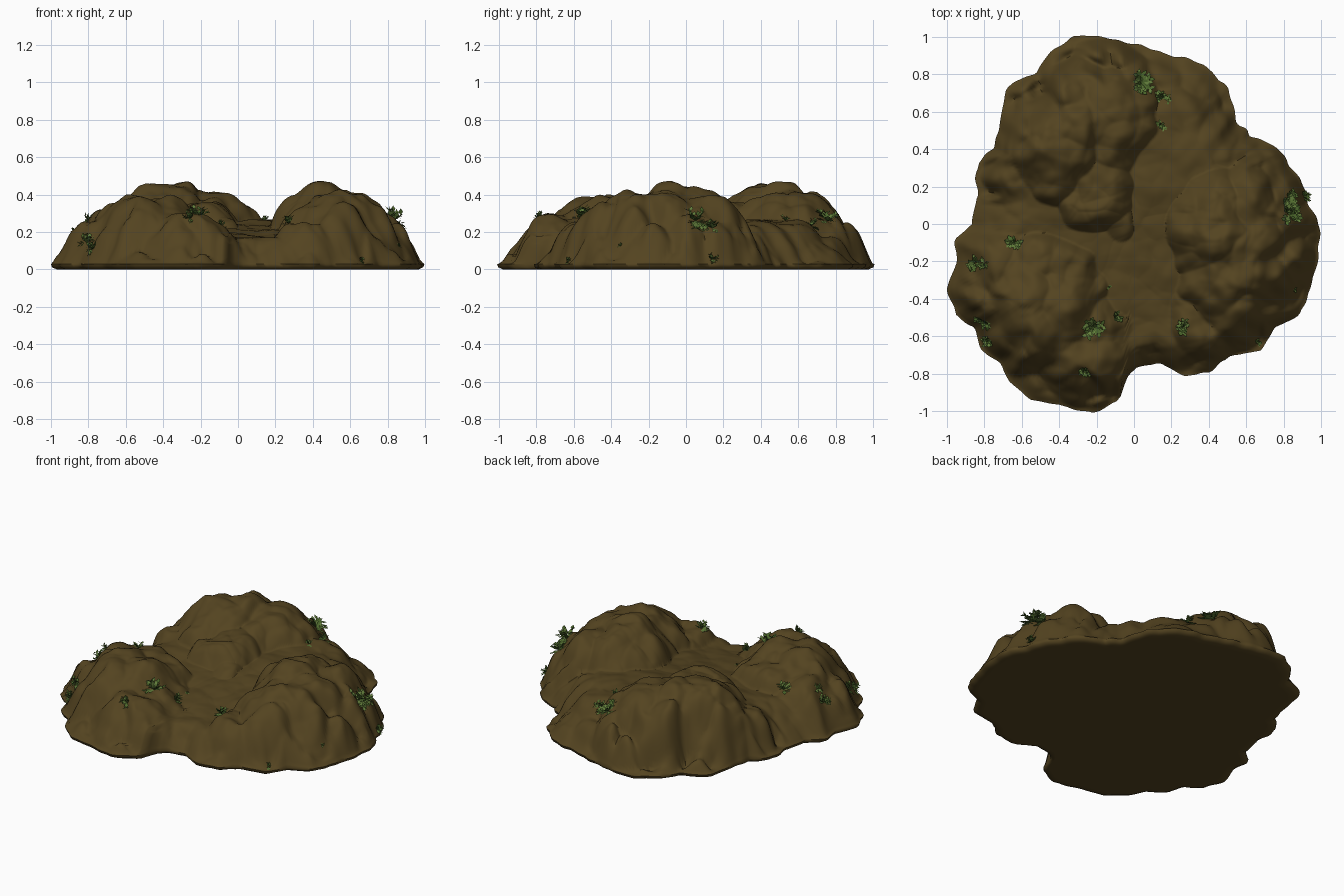
import bpy
import bmesh
import random
from math import atan2, cos, sin, pi, tau, hypot
from mathutils import Vector, noise

random.seed(4)
default_cube = bpy.data.objects.get("Cube")
if default_cube:
    bpy.data.objects.remove(default_cube, do_unlink=True)

SEGMENTS, RINGS = 320, 110


def make_material(name, colour):
    material = bpy.data.materials.new(name)
    material.use_nodes = True
    material.diffuse_color = (*colour, 1)
    shader = material.node_tree.nodes["Principled BSDF"]
    shader.inputs["Base Color"].default_value = (*colour, 1)
    shader.inputs["Roughness"].default_value = 0.9
    return material


earth = make_material("earth brown", (0.088, 0.057, 0.0145))
leaf_dark = make_material("dark leaf green", (0.068, 0.13, 0.023))
leaf_light = make_material("light leaf green", (0.125, 0.21, 0.045))

# Scalloped ground outline, counterclockwise from the left side
OUTLINE = [
    (.99, -.03), (.93, .1), (.87, .25), (.76, .4), (.62, .47), (.54, .55),
    (.5, .72), (.38, .84), (.2, .9), (.05, .94), (-.1, .98), (-.33, .99),
    (-.45, .9), (-.52, .8), (-.68, .72), (-.71, .55), (-.74, .4), (-.83, .32),
    (-.83, .15), (-.86, 0), (-.95, -.08), (-.94, -.2), (-.99, -.35),
    (-.95, -.48), (-.85, -.55), (-.82, -.66), (-.7, -.74), (-.66, -.85),
    (-.55, -.93), (-.4, -.96), (-.22, -1), (-.08, -.94), (-.04, -.82),
    (.02, -.75), (.15, -.74), (.27, -.81), (.4, -.78), (.5, -.7),
    (.67, -.67), (.75, -.55), (.88, -.48), (.95, -.3), (.98, -.15)]
POLAR = sorted((atan2(y, x) % tau, hypot(x, y)) for x, y in OUTLINE)
POLAR = ([(POLAR[-1][0] - tau, POLAR[-1][1])] + POLAR
         + [(POLAR[0][0] + tau, POLAR[0][1])])

# Boulders of the three hills: centre x, centre y, radius x, radius y, height
BOULDERS = [
    # back hill with its shoulders and the tail into the valley
    (-.4, .5, .37, .48, .45), (-.15, .56, .38, .45, .4),
    (-.2, .2, .3, .37, .35), (-.1, .02, .18, .24, .27),
    (-.55, .38, .34, .5, .27),
    # front hill with its outer and front feet
    (-.5, -.4, .46, .46, .375), (-.27, -.62, .36, .38, .28),
    (-.72, -.3, .3, .34, .32),
    # side hill with its outer shoulder and front foot
    (.43, -.02, .32, .42, .44), (.58, -.22, .42, .48, .41),
    (.66, .06, .36, .38, .39), (.36, -.5, .28, .28, .23),
]


def clamp(value):
    return max(0.0, min(1.0, value))


def smooth_min(a, b, k):
    h = clamp(0.5 + 0.5 * (b - a) / k)
    return b + (a - b) * h - k * h * (1 - h)


def rim_radius(angle):
    angle %= tau
    for (a0, r0), (a1, r1) in zip(POLAR, POLAR[1:]):
        if a0 <= angle <= a1:
            blend = (angle - a0) / (a1 - a0)
            radius = r0 + (r1 - r0) * blend
            break
    wobble = noise.noise(Vector((cos(angle), sin(angle), 0)) * 13)
    return radius + 0.006 + 0.016 * wobble


def mean_radius(angle):
    """Rim radius with its scallops averaged away."""
    return sum(rim_radius(angle + k * 0.07) for k in range(-3, 4)) / 7


def lumps(x, y, scale):
    """Rounded boulder-like bumps separated by soft creases."""
    distances, _ = noise.voronoi(Vector((x, y, 0.3)) * scale)
    return 0.35 - distances[0] ** 2


def surface_height(x, y, rim, mean):
    # Warp the plan position so hill feet become irregular
    p = Vector((x, y, 0))
    wx = x + 0.05 * noise.noise(p * 4) + 0.025 * noise.noise(p * 10)
    wy = y + 0.05 * noise.noise(p * 4 + Vector((9, 3, 5)))
    hill = 0
    for cx, cy, rx, ry, peak in BOULDERS:
        d = hypot((wx - cx) / rx, (wy - cy) / ry)
        hill = max(hill, peak * (1 - d ** 3))
    # Distance from the rim, following its scallops only close to it
    r = hypot(x, y)
    edge = 1 - r / rim
    inside = clamp(edge / 0.08)
    edge += (1 - r / mean - edge) * clamp(edge / 0.15)
    edge = clamp(edge + inside * (0.1 * lumps(wx, wy, 6) - 0.01
                                  + 0.05 * noise.noise(p * 9)))
    # Lumpy flank along the rim, and the valley floor between hills
    reach = 0.53 - 0.12 * clamp(y)
    cap = 0.02 + 0.47 * (1 - (1 - clamp(edge / reach)) ** 2)
    floor = 0.17 + 0.085 * clamp((y + 0.5) / 0.7)
    floor = smooth_min(floor, 0.025 + 0.8 * edge, 0.07)
    on_hill = clamp((hill - floor) / 0.06)
    z = max(floor, smooth_min(hill, cap, 0.04))
    rough = inside * (0.35 + 0.65 * on_hill)
    z += rough * (0.06 * lumps(wx, wy, 4.5) + 0.02 * lumps(wx, wy, 9)
                  + 0.03 * noise.noise(p * 6) + 0.012 * noise.noise(p * 14))
    return max(z, 0.028)


def ground_point(x, y):
    angle = atan2(y, x)
    z = surface_height(x, y, rim_radius(angle), mean_radius(angle))
    return Vector((x, y, z))


def add_object(name, bm, materials):
    mesh = bpy.data.meshes.new(name)
    bm.to_mesh(mesh)
    bm.free()
    for material in materials:
        mesh.materials.append(material)
    obj = bpy.data.objects.new(name, mesh)
    bpy.context.collection.objects.link(obj)
    return obj


def build_mound():
    bm = bmesh.new()
    angles = [tau * i / SEGMENTS for i in range(SEGMENTS)]
    spokes = [(cos(a), sin(a), rim_radius(a), mean_radius(a)) for a in angles]
    rings = []
    for j in range(1, RINGS + 1):
        ring = []
        for c, s, rim, mean in spokes:
            x, y = rim * c * j / RINGS, rim * s * j / RINGS
            z = surface_height(x, y, rim, mean)
            ring.append(bm.verts.new((x, y, z)))
        rings.append(ring)
    # Tucked lower edge and flat underside
    for scale, z in ((0.995, 0.012), (0.97, 0), (0.93, 0)):
        rings.append([bm.verts.new((rim * scale * c, rim * scale * s, z))
                      for c, s, rim, _ in spokes])
    top = bm.verts.new(ground_point(0, 0))
    bottom = bm.verts.new((0, 0, 0))
    for i in range(SEGMENTS):
        n = (i + 1) % SEGMENTS
        bm.faces.new((top, rings[0][i], rings[0][n]))
        bm.faces.new((bottom, rings[-1][n], rings[-1][i]))
        for inner, outer in zip(rings, rings[1:]):
            bm.faces.new((inner[i], outer[i], outer[n], inner[n]))
    mound = add_object("rocky_mound", bm, [earth])
    bpy.context.view_layer.objects.active = mound
    mound.select_set(True)
    bpy.ops.object.shade_smooth_by_angle(angle=pi / 3)
    mound.select_set(False)


def add_leaf(bm, base, direction, length):
    """Diamond leaf, flat side up."""
    side = direction.cross(Vector((0, 0, 1)))
    if side.length < 0.01:
        side = Vector((1, 0, 0))
    side = side.normalized() * length * 0.3
    middle = base + direction * length * 0.5
    corners = (base, middle + side, base + direction * length, middle - side)
    face = bm.faces.new([bm.verts.new(v) for v in corners])
    face.material_index = random.randint(0, 1)


def build_shrub(name, x, y, size):
    root = ground_point(x, y)
    step = 0.03
    along_x = ground_point(x + step, y) - ground_point(x - step, y)
    along_y = ground_point(x, y + step) - ground_point(x, y - step)
    up = (along_x.cross(along_y).normalized() + Vector((0, 0, 0.3))).normalized()
    bm = bmesh.new()
    # Fronds spread from the root, each with paired leaves and a tip
    for _ in range(int(5 + size * 90)):
        spread = Vector([random.uniform(-1, 1) for _ in range(3)])
        frond = (spread * 1.1 + up * 0.5).normalized()
        if frond.dot(up) < 0:
            frond -= up * 2 * frond.dot(up)
        reach = size * random.uniform(0.6, 1.0)
        across = frond.cross(up).normalized()
        for part in (0.35, 0.75):
            base = root + frond * reach * part
            for sign in (-1, 1):
                direction = (frond + across * sign * 1.1).normalized()
                add_leaf(bm, base, direction, size * 0.5)
        add_leaf(bm, root, frond, reach)
    add_object(name, bm, [leaf_dark, leaf_light])


build_mound()

# Shrubs: x, y, size
SHRUBS = [
    (.04, .75, .075), (.15, .67, .05), (.145, .53, .035), (.83, .05, .08),
    (.82, .14, .06), (.91, .14, .04), (-.64, -.1, .06), (-.85, -.21, .05),
    (-.8, -.21, .04), (-.81, -.52, .055), (-.78, -.62, .045),
    (-.22, -.55, .075), (-.1, -.5, .045), (-.26, -.78, .045),
    (.27, -.55, .055), (.66, -.63, .03), (.86, -.35, .018),
    (-.13, -.34, .018),
]
for number, (x, y, size) in enumerate(SHRUBS, 1):
    build_shrub(f"shrub_{number}", x, y, size)
